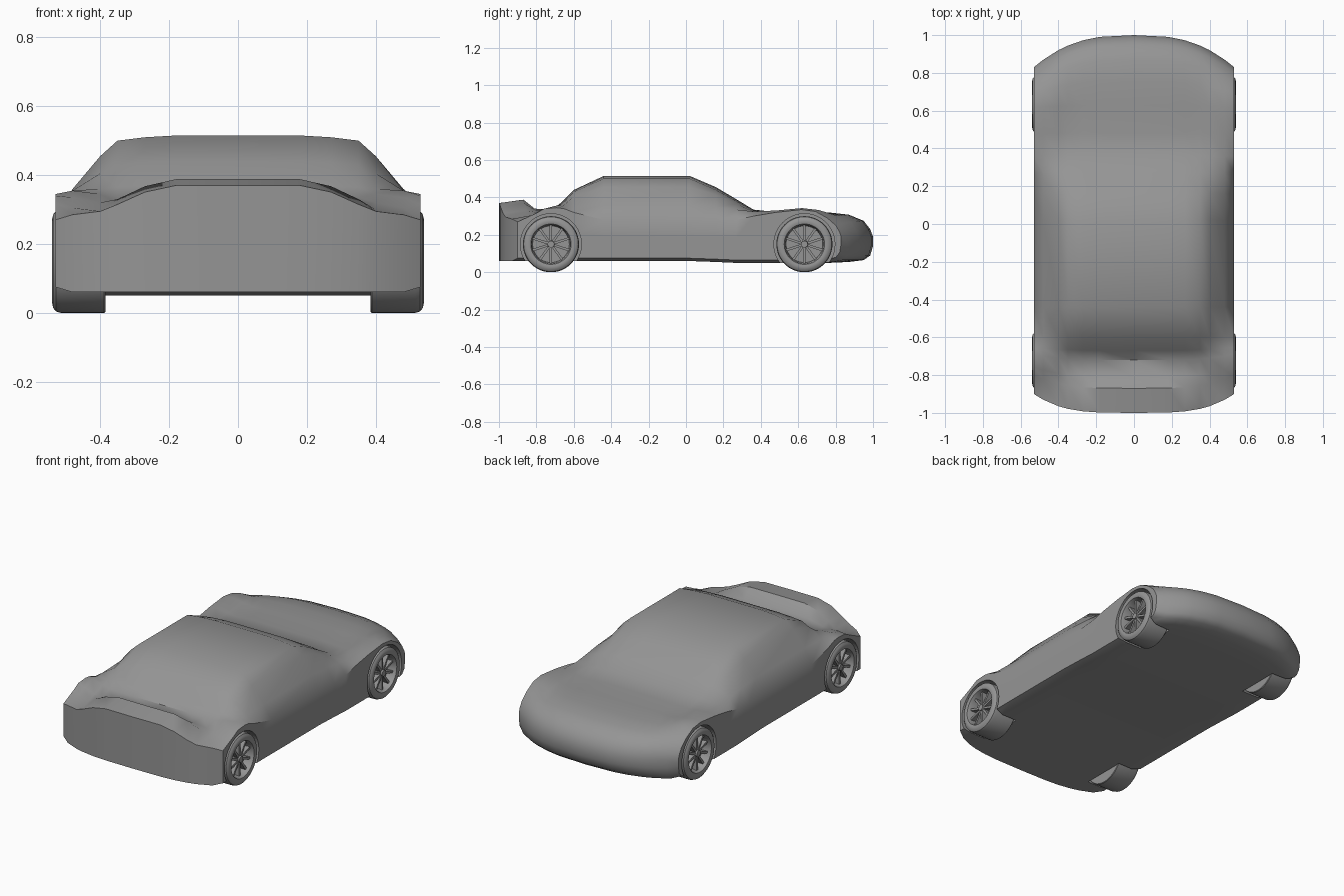
import bpy, bmesh, math
from mathutils import Matrix, Vector

default = bpy.data.objects.get("Cube")
if default:
    bpy.data.objects.remove(default, do_unlink=True)

paint = bpy.data.materials.new("plain_grey")
paint.use_nodes = True
grey = (0.3, 0.3, 0.3, 1)
paint.diffuse_color = grey
paint.node_tree.nodes["Principled BSDF"].inputs["Base Color"].default_value = grey


def mesh_from(bm, name):
    """Turn a bmesh into a mesh with outward normals and the paint material."""
    bmesh.ops.recalc_face_normals(bm, faces=bm.faces[:])
    mesh = bpy.data.meshes.new(name)
    bm.to_mesh(mesh)
    bm.free()
    mesh.materials.append(paint)
    return mesh


def add_object(mesh, name):
    obj = bpy.data.objects.new(name, mesh)
    bpy.context.collection.objects.link(obj)
    return obj


def activate(obj):
    bpy.ops.object.select_all(action='DESELECT')
    obj.select_set(True)
    bpy.context.view_layer.objects.active = obj


def smooth(obj, degrees):
    activate(obj)
    bpy.ops.object.shade_smooth_by_angle(angle=math.radians(degrees))


# Body stations: y, floor, then top height at flank, shoulder, pillar, roof edge, centre
STATIONS = [
    (-1, .06, .27, .285, .295, .315, .37),
    (-.87, .06, .315, .305, .30, .33, .388),
    (-.81, .06, .34, .335, .32, .32, .34),
    (-.72, .06, .345, .355, .345, .335, .335),
    (-.67, .06, .34, .355, .36, .365, .37),
    (-.6, .06, .32, .355, .405, .43, .44),
    (-.44, .06, .28, .36, .455, .5, .515),
    (.02, .06, .27, .36, .455, .5, .515),
    (.16, .055, .27, .35, .415, .44, .455),
    (.27, .05, .28, .335, .365, .38, .39),
    (.36, .05, .3, .325, .325, .33, .335),
    (.48, .05, .32, .33, .32, .315, .322),
    (.63, .05, .335, .343, .33, .32, .325),
    (.76, .05, .325, .333, .325, .32, .32),
    (.87, .055, .29, .295, .3, .303, .308),
    (.95, .065, .25, .26, .27, .272, .275),
    (.985, .09, .215, .22, .225, .23, .23),
    (1, .14, .19, .19, .19, .19, .19),
]
HALF_WIDTH = .53
COLUMNS = [HALF_WIDTH, .48, .4, .35, .27, .18, 0]


def bend(x, y):
    """Pull the corners of the nose and tail back into a curved plan."""
    weight = max(0, (abs(y) - .6) / .4)
    side = abs(x) / HALF_WIDTH
    if y > 0:
        return y - .17 * weight * side ** 2.7
    return y + .1 * weight * side ** 3.7


def build_body():
    bm = bmesh.new()
    rings = []
    across = [-x for x in COLUMNS] + COLUMNS[-2::-1]
    for y, floor, flank, shoulder, pillar, edge, centre in STATIONS:
        crown = edge + (centre - edge) * .65
        half = [flank, shoulder, pillar, edge, crown, centre, centre]
        heights = half + half[-2::-1]
        middle = floor + (flank - floor) * .6
        bottom, top = [], []
        for x, z in zip(across, heights):
            sill = .015 if abs(x) == HALF_WIDTH else 0
            bottom.append(bm.verts.new((x, bend(x, y), floor + sill)))
            top.append(bm.verts.new((x, bend(x, y), z)))
        edge_y = bend(HALF_WIDTH, y)
        left = bm.verts.new((HALF_WIDTH, edge_y, middle))
        right = bm.verts.new((-HALF_WIDTH, edge_y, middle))
        rings.append((bottom, top, left, right))

    # Skin between stations
    loops = [b + [l] + t[::-1] + [r] for b, t, l, r in rings]
    for a, b in zip(loops, loops[1:]):
        for i in range(len(a)):
            j = (i + 1) % len(a)
            bm.faces.new((a[i], a[j], b[j], b[i]))

    # Upright strips close the nose and tail
    for bottom, top, left, right in (rings[0], rings[-1]):
        last = len(bottom) - 2
        for i in range(last + 1):
            corners = [bottom[i], bottom[i + 1], top[i + 1], top[i]]
            if i == last:
                corners.insert(2, left)
            if i == 0:
                corners.append(right)
            bm.faces.new(corners)
    return add_object(mesh_from(bm, "body"), "body")


body = build_body()

# Wheel wells cut out of the body
RADIUS = .15
WHEEL_X = .4625
AXLES = {"rear": -.722, "front": .633}
SIDES = {"left": 1, "right": -1}

bm = bmesh.new()
for y in AXLES.values():
    for side in SIDES.values():
        place = Matrix.Translation((side * .5, y, RADIUS)) @ Matrix.Rotation(math.pi / 2, 4, 'Y')
        bmesh.ops.create_cone(bm, cap_ends=True, segments=48, radius1=.163,
                              radius2=.163, depth=.24, matrix=place)
cutter = add_object(mesh_from(bm, "well_cutter"), "well_cutter")
cutter.hide_render = True
cut = body.modifiers.new("wells", 'BOOLEAN')
cut.operation = 'DIFFERENCE'
cut.solver = 'EXACT'
cut.object = cutter
activate(body)
bpy.ops.object.modifier_apply(modifier=cut.name)
bpy.data.objects.remove(cutter, do_unlink=True)
smooth(body, 38)


def build_wheel():
    """Tyre and recessed rim, turned about the axle; +x is the outer side."""
    profile = [(-.0775, 0), (-.0775, .147), (-.074, RADIUS), (.052, RADIUS),
               (.066, .146), (.074, .136), (.0775, .12), (.074, .108),
               (.062, .103), (.02, .098), (.02, 0)]
    bm = bmesh.new()
    verts = [bm.verts.new((x, 0, r)) for x, r in profile]
    edges = [bm.edges.new(pair) for pair in zip(verts, verts[1:])]
    bmesh.ops.spin(bm, geom=verts + edges, cent=(0, 0, 0), axis=(1, 0, 0),
                   angle=math.tau, steps=48)
    bmesh.ops.remove_doubles(bm, verts=bm.verts[:], dist=.0002)
    return mesh_from(bm, "wheel")


def build_spokes():
    """Ten thin spokes around a small hub."""
    bm = bmesh.new()
    count = 10
    for i in range(count):
        turn = Matrix.Rotation(math.tau * i / count, 4, 'X')
        shape = Matrix.Translation((.04, 0, .057)) @ Matrix.Diagonal((.03, .013, .092, 1))
        bmesh.ops.create_cube(bm, size=1, matrix=turn @ shape)
    hub = Matrix.Translation((.042, 0, 0)) @ Matrix.Rotation(math.pi / 2, 4, 'Y')
    bmesh.ops.create_cone(bm, cap_ends=True, segments=20, radius1=.022,
                          radius2=.018, depth=.046, matrix=hub)
    return mesh_from(bm, "spokes")


# Four wheels share the same two meshes
parts = {"wheel": build_wheel(), "spokes": build_spokes()}
for axle, y in AXLES.items():
    for side_name, side in SIDES.items():
        for part, mesh in parts.items():
            obj = add_object(mesh, f"{axle}_{side_name}_{part}")
            obj.location = (side * WHEEL_X, y, RADIUS)
            obj.rotation_euler.z = 0 if side > 0 else math.pi

for part in parts:
    smooth(bpy.data.objects["front_left_" + part], 35)
